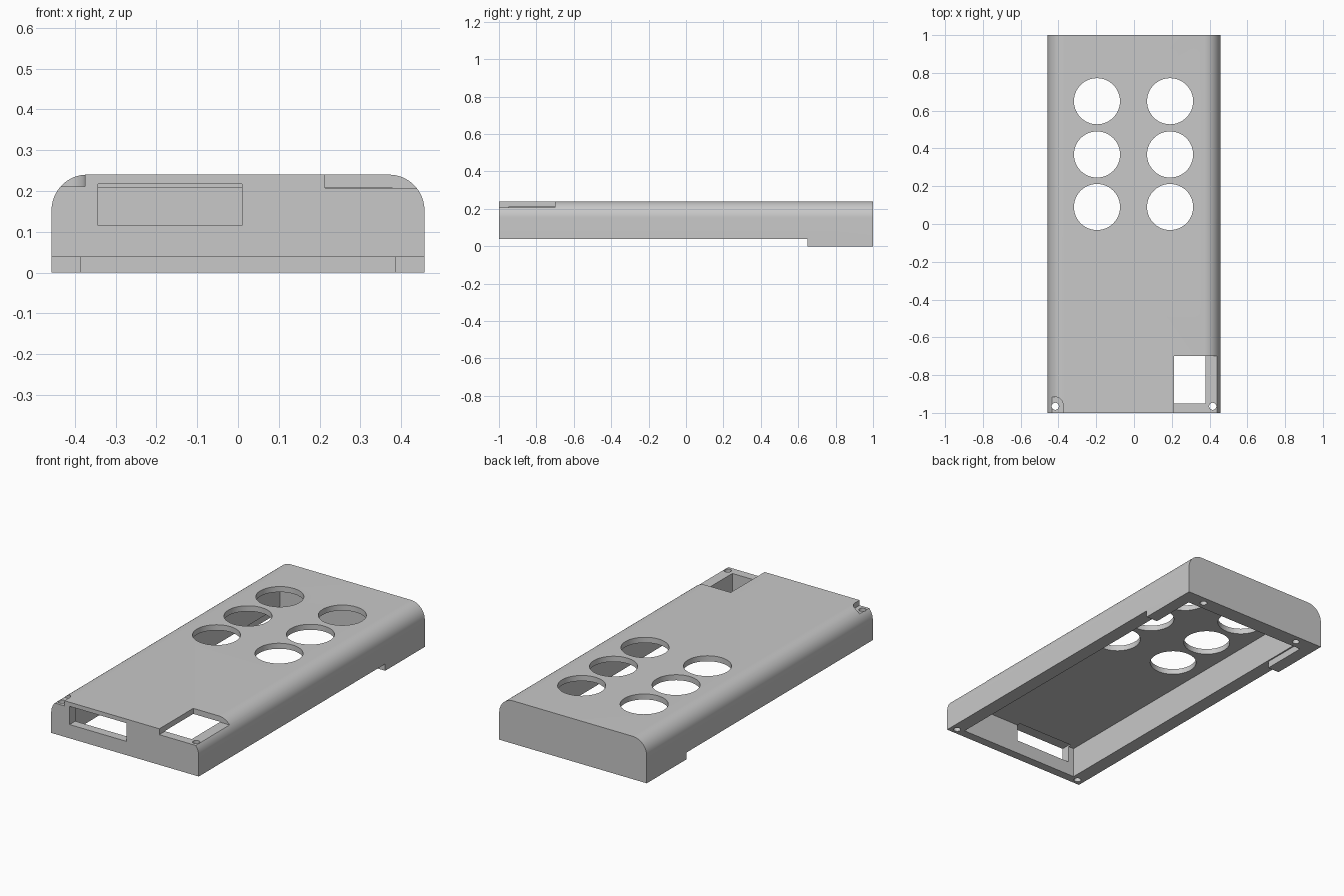
import bpy, bmesh, math
from mathutils import Matrix, Vector

if "Cube" in bpy.data.objects:
    bpy.data.objects.remove(bpy.data.objects["Cube"], do_unlink=True)

HALF_W, HEIGHT, RADIUS = 0.457, 0.24, 0.087
SKIRT_Z, SKIRT_Y, CEILING = 0.038, 0.65, 0.209

grey = bpy.data.materials.new("plain grey")
grey.use_nodes = True
colour = (0.58, 0.58, 0.58, 1)
grey.diffuse_color = colour
grey.node_tree.nodes["Principled BSDF"].inputs["Base Color"].default_value = colour


def make_object(name, bm):
    bmesh.ops.recalc_face_normals(bm, faces=bm.faces)
    mesh = bpy.data.meshes.new(name)
    bm.to_mesh(mesh)
    bm.free()
    mesh.materials.append(grey)
    obj = bpy.data.objects.new(name, mesh)
    bpy.context.collection.objects.link(obj)
    return obj


def cut(cutter):
    """Subtract a cutter from the shell and discard it."""
    cutter.hide_render = True
    mod = shell.modifiers.new("cut", 'BOOLEAN')
    mod.operation, mod.solver, mod.object = 'DIFFERENCE', 'EXACT', cutter
    bpy.context.view_layer.objects.active = shell
    bpy.ops.object.modifier_apply(modifier=mod.name)
    bpy.data.objects.remove(cutter, do_unlink=True)


def cut_box(name, x, y, z):
    bm = bmesh.new()
    lo, hi = Vector((x[0], y[0], z[0])), Vector((x[1], y[1], z[1]))
    size = hi - lo
    bmesh.ops.create_cube(bm, size=1, matrix=Matrix.Translation((lo + hi) / 2)
                          @ Matrix.Diagonal((*size, 1)))
    cut(make_object(name, bm))


def cut_round(name, x, y, radius, z, sides=48):
    bm = bmesh.new()
    bmesh.ops.create_cone(bm, cap_ends=True, segments=sides, radius1=radius,
                          radius2=radius, depth=z[1] - z[0],
                          matrix=Matrix.Translation((x, y, (z[0] + z[1]) / 2)))
    cut(make_object(name, bm))


# Shell: rounded-shoulder profile pulled from front to back
right_arc = [(HALF_W - RADIUS + RADIUS * math.cos(a), HEIGHT - RADIUS + RADIUS * math.sin(a))
             for a in (math.pi / 2 * i / 16 for i in range(17))]
profile = [(HALF_W, 0)] + right_arc
profile += [(-x, z) for x, z in reversed(profile)]
bm = bmesh.new()
face = bm.faces.new([bm.verts.new((x, -1, z)) for x, z in profile])
pulled = bmesh.ops.extrude_face_region(bm, geom=[face])["geom"]
bmesh.ops.translate(bm, vec=(0, 2, 0),
                    verts=[v for v in pulled if isinstance(v, bmesh.types.BMVert)])
shell = make_object("case_shell", bm)

# Underside: raised front rim and hollow interior
cut_box("rim_step", (-1, 1), (-2, SKIRT_Y), (-1, SKIRT_Z))
cut_box("cavity", (-0.378, 0.378), (-0.95, 0.91), (-0.1, CEILING))
cut_box("skirt_relief", (-0.386, 0.386), (0.5, 0.912), (-0.1, SKIRT_Z))

# Front window and the corner notches
cut_box("front_window", (-0.343, 0.01), (-1.1, -0.93), (0.115, 0.217))
cut_box("left_notch", (0.213, 0.6), (-1.1, -0.70), (0.207, 0.4))
cut_round("right_notch_curve", -0.42, -0.96, 0.045, (0.211, 0.4))
cut_box("right_notch_side", (-0.6, -0.42), (-1.1, -0.915), (0.211, 0.4))
cut_box("right_notch_front", (-0.6, -0.375), (-1.1, -0.96), (0.211, 0.4))

# Two columns of round openings
for x in (-0.196, 0.191):
    for y in (0.65, 0.368, 0.09):
        cut_round("round_opening", x, y, 0.122, (0.15, 0.4), 64)

# Screw holes: through at the front, blind at the back
for x in (-0.417, 0.417):
    cut_round("front_screw_hole", x, -0.965, 0.019, (-0.1, 0.4), 24)
for x in (-0.32, 0.32):
    cut_round("back_screw_hole", x, 0.956, 0.019, (-0.1, 0.1), 24)

bpy.ops.object.select_all(action='DESELECT')
shell.select_set(True)
bpy.context.view_layer.objects.active = shell
bpy.ops.object.shade_smooth_by_angle(angle=math.radians(30))
